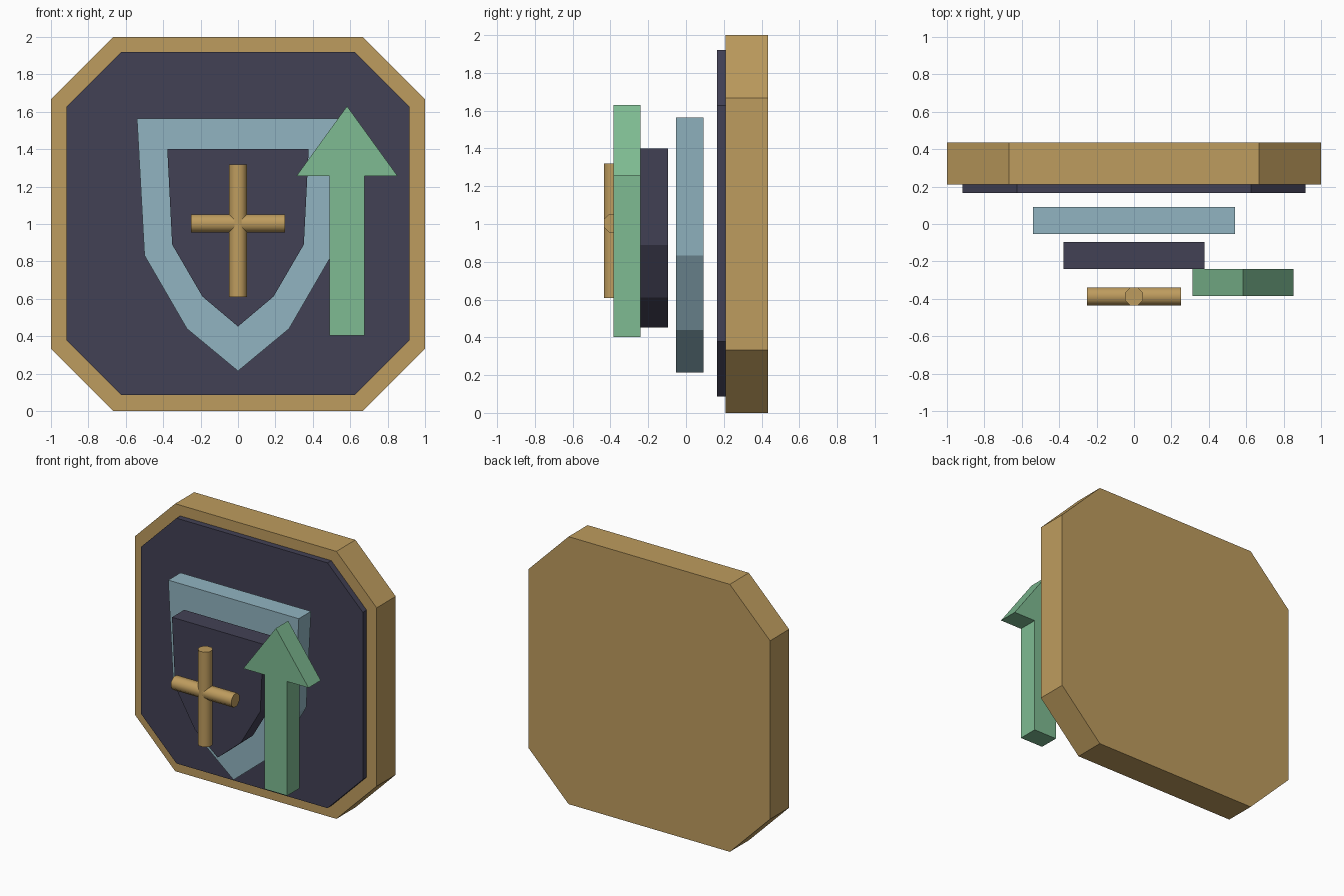
import bpy, bmesh, math
from mathutils import Matrix

if "Cube" in bpy.data.objects:
    bpy.data.objects.remove(bpy.data.objects["Cube"])


def material(name, srgb):
    m = bpy.data.materials.new(name)
    lin = [((c / 255 + 0.055) / 1.055) ** 2.4 for c in srgb]
    m.diffuse_color = (*lin, 1)
    m.use_nodes = True
    m.node_tree.nodes["Principled BSDF"].inputs["Base Color"].default_value = m.diffuse_color
    return m


gold = material("gold", (190, 156, 94))
navy = material("dark navy", (66, 65, 85))
blue = material("pale blue", (145, 180, 193))
green = material("green", (126, 187, 146))


def finish(name, bm, mat):
    bmesh.ops.recalc_face_normals(bm, faces=bm.faces)
    me = bpy.data.meshes.new(name)
    bm.to_mesh(me)
    bm.free()
    me.materials.append(mat)
    ob = bpy.data.objects.new(name, me)
    bpy.context.collection.objects.link(ob)
    return ob


def slab(name, outline, y0, y1, mat):
    """Extrude an x/z outline from y0 to y1."""
    bm = bmesh.new()
    face = bm.faces.new([bm.verts.new((x, y0, z)) for x, z in outline])
    new = bmesh.ops.extrude_face_region(bm, geom=[face])["geom"]
    bmesh.ops.translate(bm, vec=(0, y1 - y0, 0),
                        verts=[v for v in new if isinstance(v, bmesh.types.BMVert)])
    return finish(name, bm, mat)


def mirrored(half):
    """Complete a right-hand outline with its left-hand reflection."""
    return half + [(-x, z) for x, z in reversed(half) if x > 0]


def octagon(zc, r, c):
    return mirrored([(c, zc - r), (r, zc - c), (r, zc + c), (c, zc + r)])


def rod(name, center, length, rotation, mat):
    bm = bmesh.new()
    bmesh.ops.create_cone(bm, cap_ends=True, segments=8, radius1=0.052, radius2=0.052,
                          depth=length, matrix=Matrix.Translation(center) @ rotation)
    ob = finish(name, bm, mat)
    bpy.ops.object.select_all(action='DESELECT')
    ob.select_set(True)
    bpy.context.view_layer.objects.active = ob
    bpy.ops.object.shade_smooth_by_angle(angle=math.radians(50))
    return ob


# Backing plate and dark panel
slab("frame", octagon(1.0, 1.0, 0.667), 0.21, 0.435, gold)
slab("panel", octagon(1.003, 0.917, 0.625), 0.165, 0.25, navy)

# Two stacked shields
slab("shield", mirrored([(0, 0.214), (0.273, 0.44), (0.5, 0.832), (0.54, 1.563)]),
     -0.053, 0.092, blue)
slab("shield_inset", mirrored([(0, 0.452), (0.19, 0.612), (0.352, 0.89), (0.378, 1.4)]),
     -0.24, -0.095, navy)

# Cross emblem
turn = Matrix.Rotation(math.pi / 8, 4, 'Z')
rod("cross_upright", (0, -0.387, 0.964), 0.71, turn, gold)
rod("cross_bar", (0, -0.387, 1.003), 0.5, Matrix.Rotation(math.pi / 2, 4, 'Y') @ turn, gold)

# Up arrow
slab("arrow", [(0.49, 0.403), (0.677, 0.403), (0.677, 1.257), (0.853, 1.257),
               (0.583, 1.63), (0.313, 1.257), (0.49, 1.257)], -0.385, -0.24, green)
